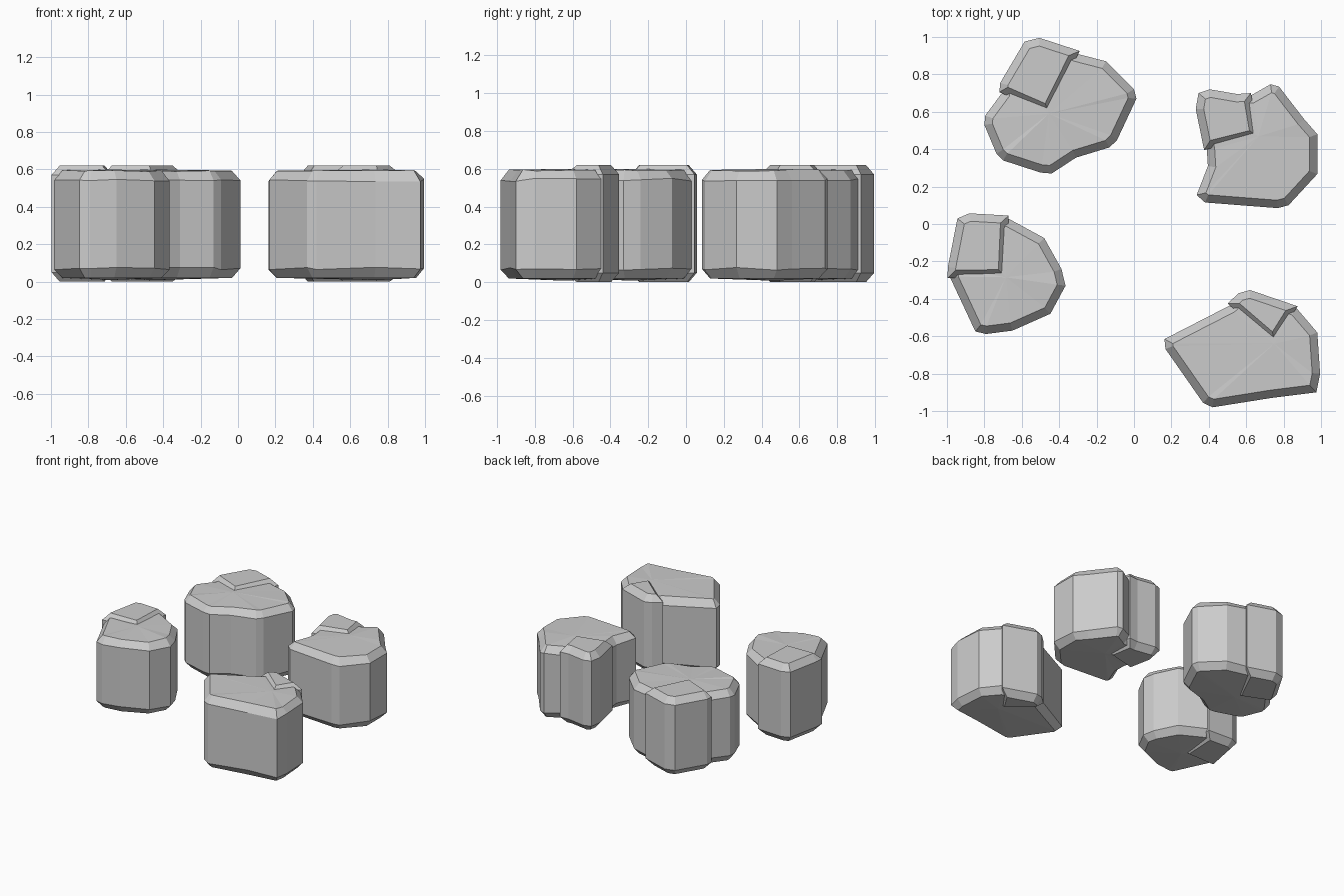
import bpy, bmesh, random
from mathutils import Vector

if "Cube" in bpy.data.objects:
    bpy.data.objects.remove(bpy.data.objects["Cube"])

random.seed(4)


def inset(pts, d):
    """Mitred inward offset of a counter-clockwise outline."""
    out = []
    for i, p in enumerate(pts):
        a = (p - pts[i - 1]).normalized()
        b = (pts[(i + 1) % len(pts)] - p).normalized()
        na, nb = Vector((-a.y, a.x)), Vector((-b.y, b.x))
        out.append(p + (na + nb) * (d / max(1 + na.dot(nb), 0.5)))
    return out


def chamfered_prism(name, pts, z0, z1, hub=None, d=0.042, h=0.05, wobble=0.0):
    """Prism with chamfered rims; caps fan from the hub if one is given."""
    area = sum(pts[i - 1].cross(pts[i]) for i in range(len(pts)))
    if area < 0:
        pts = pts[::-1]
    inner = inset(pts, d)
    bm = bmesh.new()
    rings = []
    for ring, z, w in ((inner, z0, 0), (pts, z0 + h, wobble),
                       (pts, z1 - h, wobble), (inner, z1, wobble / 2)):
        rings.append([bm.verts.new((p.x, p.y, z + random.uniform(-w, w))) for p in ring])
    n = len(pts)
    for lo, hi in zip(rings, rings[1:]):
        for i in range(n):
            j = (i + 1) % n
            bm.faces.new((lo[i], lo[j], hi[j], hi[i]))
    for ring, z in ((rings[0][::-1], z0 - 0.012), (rings[-1], z1 + 0.007)):
        if hub is None:
            bm.faces.new(ring)
        else:
            c = bm.verts.new((hub.x, hub.y, z))
            for i in range(n):
                bm.faces.new((ring[i], ring[(i + 1) % n], c))
    bmesh.ops.recalc_face_normals(bm, faces=bm.faces)
    mesh = bpy.data.meshes.new(name)
    bm.to_mesh(mesh)
    bm.free()
    ob = bpy.data.objects.new(name, mesh)
    bpy.context.collection.objects.link(ob)
    return ob


def rock(name, hub, arc, rest):
    """Boulder: lower body plus a taller corner block spanning arc and hub."""
    hub = Vector(hub)
    arc = [Vector(p) for p in arc]
    rest = [Vector(p) for p in rest]
    body = chamfered_prism(name, [hub + (p - hub) * 0.95 for p in arc] + rest,
                           0.02, 0.592, hub, wobble=0.008)
    block = chamfered_prism(name + "_corner_block", arc + [hub], 0.0, 0.62)
    mod = body.modifiers.new("join_block", 'BOOLEAN')
    mod.operation = 'UNION'
    mod.solver = 'EXACT'
    mod.object = block
    bpy.context.view_layer.objects.active = body
    bpy.ops.object.modifier_apply(modifier=mod.name)
    bpy.data.objects.remove(block)


# Back left boulder
rock("rock_back_left", (-0.455, 0.59),
     [(-0.72, 0.705), (-0.715, 0.755), (-0.585, 0.975), (-0.505, 0.995), (-0.29, 0.925)],
     [(-0.15, 0.87), (0.0, 0.72), (0.013, 0.67), (-0.09, 0.45), (-0.13, 0.41),
      (-0.31, 0.355), (-0.44, 0.27), (-0.50, 0.275), (-0.70, 0.34), (-0.735, 0.375),
      (-0.80, 0.53), (-0.795, 0.58)])

# Back right boulder
rock("rock_back_right", (0.665, 0.468),
     [(0.375, 0.395), (0.33, 0.615), (0.345, 0.70), (0.405, 0.72), (0.55, 0.695), (0.625, 0.70)],
     [(0.73, 0.747), (0.775, 0.735), (0.91, 0.56), (0.98, 0.48), (0.98, 0.267),
      (0.826, 0.10), (0.767, 0.085), (0.38, 0.115), (0.335, 0.155), (0.395, 0.31)])

# Front left boulder
rock("rock_front_left", (-0.685, -0.285),
     [(-0.997, -0.29), (-0.995, -0.23), (-0.944, 0.03), (-0.88, 0.057), (-0.67, 0.045)],
     [(-0.48, -0.075), (-0.388, -0.24), (-0.366, -0.33), (-0.447, -0.48),
      (-0.65, -0.57), (-0.79, -0.588), (-0.848, -0.575)])

# Front right boulder
rock("rock_front_right", (0.75, -0.64),
     [(0.50, -0.425), (0.56, -0.37), (0.62, -0.353), (0.875, -0.44)],
     [(0.98, -0.58), (0.995, -0.80), (0.975, -0.90), (0.735, -0.93), (0.42, -0.98),
      (0.37, -0.957), (0.168, -0.668), (0.163, -0.615)])
